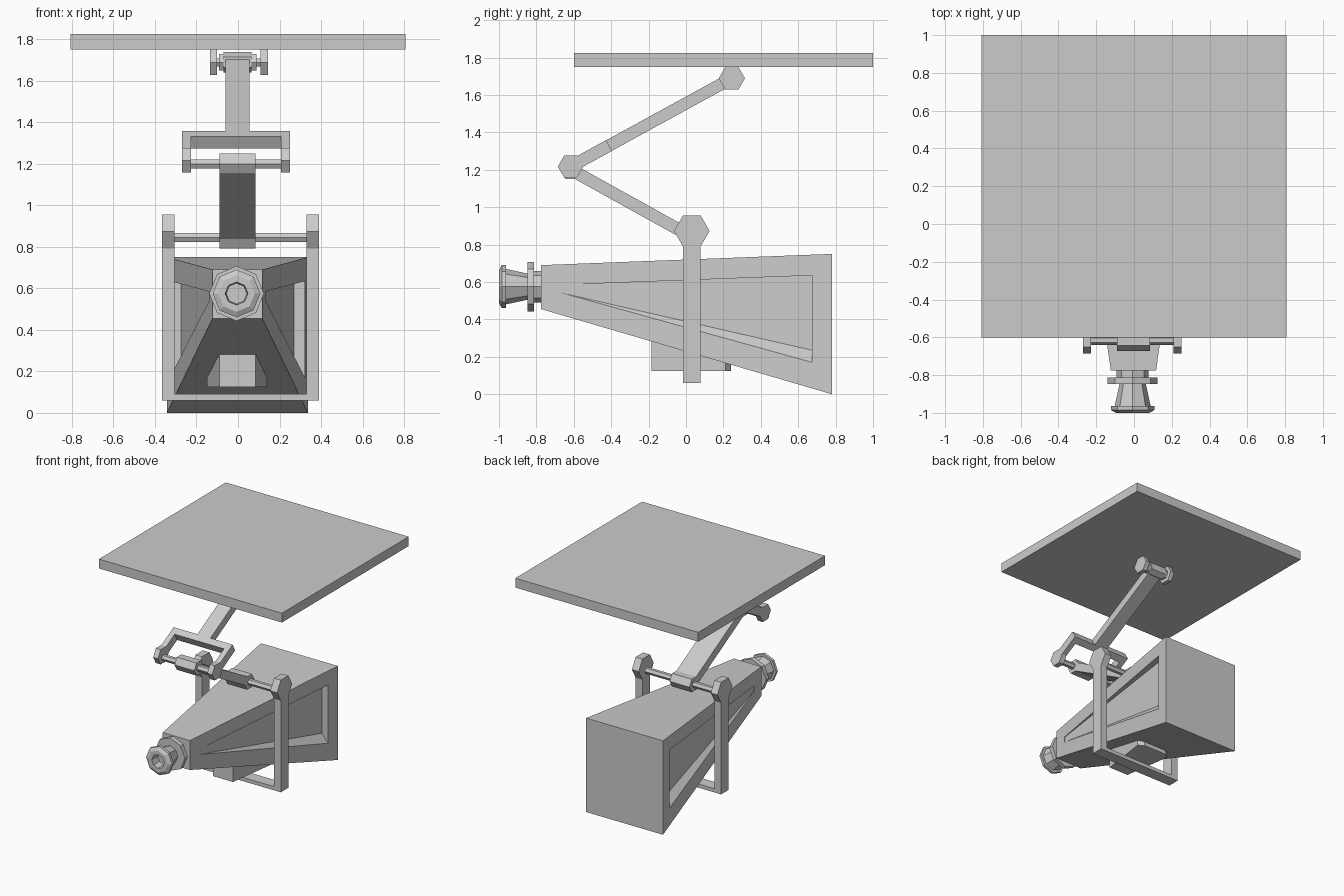
import bpy, bmesh
from math import sin, cos, tau, atan2, hypot

if "Cube" in bpy.data.objects:
    bpy.data.objects.remove(bpy.data.objects["Cube"])


def make(name, verts, faces):
    me = bpy.data.meshes.new(name)
    me.from_pydata(verts, [], faces)
    bm = bmesh.new()
    bm.from_mesh(me)
    bmesh.ops.recalc_face_normals(bm, faces=bm.faces)
    bm.to_mesh(me)
    bm.free()
    ob = bpy.data.objects.new(name, me)
    bpy.context.collection.objects.link(ob)
    return ob


def loft(name, rings, caps=True):
    n = len(rings[0])
    verts = [v for r in rings for v in r]
    faces = [(k*n+i, k*n+(i+1) % n, (k+1)*n+(i+1) % n, (k+1)*n+i)
             for k in range(len(rings)-1) for i in range(n)]
    if caps:
        faces += [tuple(range(n)), tuple(range((len(rings)-1)*n, len(rings)*n))]
    return make(name, verts, faces)


def prism(name, yz, x0, x1):
    return loft(name, [[(x, y, z) for y, z in yz] for x in (x0, x1)])


def box(name, x0, x1, y0, y1, z0, z1):
    return prism(name, [(y0, z0), (y1, z0), (y1, z1), (y0, z1)], x0, x1)


def rod(name, c, r, x0, x1, n=6, rot=0.0):
    pts = [(c[0]+r*cos(rot+tau*i/n), c[1]+r*sin(rot+tau*i/n)) for i in range(n)]
    return prism(name, pts, x0, x1)


def bar(name, a, b, s0, s1, t, x0, x1):
    """Bar along the line a-b in the YZ plane, from distance s0 to s1, thickness t."""
    L = hypot(b[0]-a[0], b[1]-a[1])
    d = ((b[0]-a[0])/L, (b[1]-a[1])/L)
    pts = [(a[0]+d[0]*s-d[1]*o, a[1]+d[1]*s+d[0]*o)
           for s, o in ((s0, -t/2), (s1, -t/2), (s1, t/2), (s0, t/2))]
    return prism(name, pts, x0, x1)


# ceiling mounting plate
box("mount_plate", -0.808, 0.808, -0.6, 1.0, 1.75, 1.825)

# tapered housing with a wedge recess sunk in each side
CX = -0.003


def half(y):
    return 0.12 + (y+0.775)/1.555*0.22


outer = [(-0.775, 0.69), (-0.775, 0.455), (0.78, 0.0), (0.78, 0.75)]
edge = [(-0.66, 0.585), (-0.66, 0.54), (0.675, 0.17), (0.675, 0.635)]
floor = [(-0.66, 0.585), (-0.66, 0.54), (0.675, 0.235), (0.675, 0.635)]
rings = []
for s in (-1, 1):
    o = [(CX+s*half(y), y, z) for y, z in outer]
    e = [(CX+s*half(y), y, z) for y, z in edge]
    f = [(CX+s*(half(y)-(0.004 if y < 0 else 0.053)), y, z) for y, z in floor]
    rings += [f, e, o] if s < 0 else [o, e, f]
loft("housing", rings)

# eight-sided nozzle with two flanges and a hollow mouth
profile = [(0.085, -0.76), (0.085, -0.812), (0.132, -0.812), (0.132, -0.848),
           (0.07, -0.848), (0.095, -0.963), (0.115, -0.963), (0.115, -0.985),
           (0.088, -1.0), (0.055, -1.0), (0.05, -0.93)]
loft("nozzle", [[(-0.007+r*cos(tau*i/8), y, 0.575+r*sin(tau*i/8)) for i in range(8)]
                for r, y in profile])

# block under the housing, its top following the sloping belly
plan = [(-0.09, -0.185), (0.085, -0.185), (0.14, 0.21), (0.1, 0.24), (-0.105, 0.24), (-0.15, 0.21)]
loft("belly_block", [[(x, y, 0.125) for x, y in plan],
                     [(x, y, 0.24-0.2926*y) for x, y in plan]])

# U-shaped yoke with hexagonal heads
for side, x0, x1 in (("left", -0.365, -0.307), ("right", 0.33, 0.39)):
    box("yoke_arm_" + side, x0, x1, -0.017, 0.078, 0.06, 0.8)
    rod("yoke_head_" + side, (0.031, 0.873), 0.095, x0, x1)
box("yoke_base", -0.307, 0.33, -0.017, 0.078, 0.06, 0.09)

# joint centres in the YZ plane
low, elbow, top = (0.025, 0.845), (-0.615, 1.2), (0.245, 1.689)
rod("yoke_axle", low, 0.025, -0.31, 0.335)

# lower arm with a hexagonal sleeve at each end
bar("lower_arm", low, elbow, 0.02, 0.71, 0.066, -0.09, 0.085)
rod("lower_sleeve", low, 0.06, -0.09, 0.085)
rod("elbow_sleeve", elbow, 0.058, -0.09, 0.085)
rod("elbow_axle", elbow, 0.025, -0.23, 0.215)

# forked upper arm
fork = (-0.617, 1.217)
tilt = atan2(top[1]-fork[1], top[0]-fork[0])
for side, x0, x1 in (("left", -0.27, -0.227), ("right", 0.208, 0.251)):
    bar("fork_arm_" + side, fork, top, 0.0, 0.235, 0.066, x0, x1)
    rod("fork_head_" + side, fork, 0.068, x0, x1)
bar("fork_crossbar", fork, top, 0.18, 0.235, 0.066, -0.228, 0.209)
bar("upper_arm", fork, top, 0.23, 0.97, 0.064, -0.06, 0.055)

# top hinge under the plate
for side, x0, x1 in (("left", -0.135, -0.1), ("right", 0.108, 0.145)):
    rod("hinge_cheek_" + side, top, 0.07, x0, x1)
rod("hinge_axle", top, 0.022, -0.102, 0.11)
rod("hinge_sleeve", top, 0.05, -0.07, 0.065, 6, tilt)
for side, x0, x1 in (("left", -0.092, -0.07), ("right", 0.065, 0.09)):
    rod("hinge_washer_" + side, top, 0.045, x0, x1)
